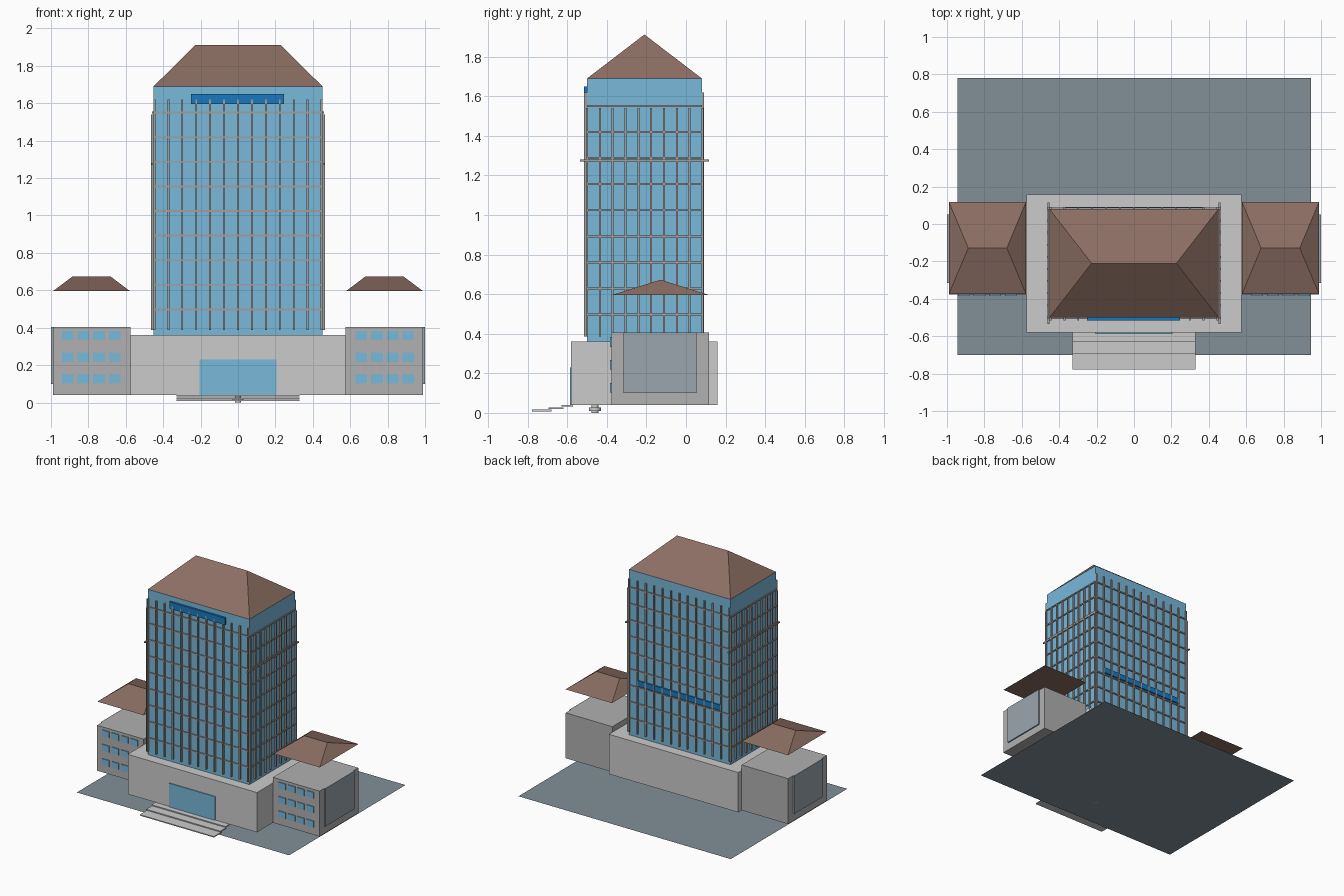
import bpy, bmesh

if "Cube" in bpy.data.objects:
    bpy.data.objects.remove(bpy.data.objects["Cube"])


def material(name, r, g, b):
    m = bpy.data.materials.new(name)
    m.diffuse_color = (r, g, b, 1)
    m.use_nodes = True
    m.node_tree.nodes["Principled BSDF"].inputs["Base Color"].default_value = m.diffuse_color
    return m


GLASS = material("glass_blue", 0.19, 0.48, 0.70)
DEEP = material("deep_blue", 0.01, 0.19, 0.52)
BROWN = material("roof_brown", 0.26, 0.155, 0.125)
STONE = material("wing_grey", 0.44, 0.44, 0.44)
PALE = material("podium_grey", 0.6, 0.62, 0.62)
FIN = material("fin_grey", 0.36, 0.35, 0.34)
PANEL = material("panel_grey_blue", 0.33, 0.38, 0.43)
PAVE = material("paving", 0.22, 0.28, 0.31)


def finish(name, bm, mat):
    bmesh.ops.recalc_face_normals(bm, faces=bm.faces)
    me = bpy.data.meshes.new(name)
    bm.to_mesh(me)
    bm.free()
    ob = bpy.data.objects.new(name, me)
    if mat:
        me.materials.append(mat)
    bpy.context.collection.objects.link(ob)
    return ob


def boxes(name, spans, mat=None):
    """One object from boxes given as (x0, x1, y0, y1, z0, z1)."""
    bm = bmesh.new()
    for x0, x1, y0, y1, z0, z1 in spans:
        for v in bmesh.ops.create_cube(bm, size=1)["verts"]:
            v.co.x = x0 + (v.co.x + 0.5) * (x1 - x0)
            v.co.y = y0 + (v.co.y + 0.5) * (y1 - y0)
            v.co.z = z0 + (v.co.z + 0.5) * (z1 - z0)
    return finish(name, bm, mat)


def hip_roof(name, x0, x1, y0, y1, z0, z1, rx0, rx1):
    bm = bmesh.new()
    ym = (y0 + y1) / 2
    a, b, c, d = [bm.verts.new(p) for p in
                  ((x0, y0, z0), (x1, y0, z0), (x1, y1, z0), (x0, y1, z0))]
    e, f = bm.verts.new((rx0, ym, z1)), bm.verts.new((rx1, ym, z1))
    for face in ((a, b, f, e), (b, c, f), (c, d, e, f), (d, a, e), (d, c, b, a)):
        bm.faces.new(face)
    return finish(name, bm, BROWN)


def mirror_span(s, x0, x1):
    return (x0, x1) if s > 0 else (-x1, -x0)


# Ground sheet
bm = bmesh.new()
bm.faces.new([bm.verts.new(p) for p in
              ((-0.945, -0.7, 0), (0.945, -0.7, 0), (0.945, 0.78, 0), (-0.945, 0.78, 0))])
finish("ground", bm, PAVE)

# Podium with entrance and steps
boxes("podium", [(-0.575, 0.575, -0.58, 0.158, 0.04, 0.36)], PALE)
boxes("entrance_glass", [(-0.205, 0.205, -0.587, -0.58, 0.04, 0.23)], GLASS)
boxes("entrance_steps", [(-0.33, 0.33, y0, y1, z, z + 0.008) for y0, y1, z in
                         ((-0.777, -0.68, 0.008), (-0.695, -0.62, 0.02), (-0.63, -0.57, 0.032))], PALE)

# Small drum under the podium
for name, r, z0, z1 in (("drum_rim", 0.03, 0.01, 0.028), ("drum_core", 0.017, 0.0, 0.04)):
    bpy.ops.mesh.primitive_cylinder_add(vertices=16, radius=r, depth=z1 - z0,
                                        location=(0, -0.46, (z0 + z1) / 2))
    bpy.context.object.name = name

# Tower body and roof
TX, Y0, Y1 = 0.452, -0.5, 0.08
boxes("tower", [(-TX, TX, Y0, Y1, 0.36, 1.69)], GLASS)
hip_roof("tower_roof", -TX, TX, Y0, Y1, 1.69, 1.912, -0.227, 0.227)

# Vertical fins: front and back are taller than the sides
w = 0.005
fins, bars = [], []
for i in range(-6, 7):
    x = i * 0.0745
    fins += [(x - w, x + w, Y0 - 0.016, Y0, 0.387, 1.62),
             (x - w, x + w, Y1, Y1 + 0.012, 0.387, 1.62)]
for i in range(10):
    y = Y0 + i * 0.0648
    for s in (-1, 1):
        fins.append((*mirror_span(s, TX, TX + 0.013), y - w, y + w, 0.387, 1.54))
boxes("vertical_fins", fins, FIN)

# Horizontal floor bands
for i in range(9):
    z = 0.498 + i * 0.1315
    bars += [(-TX, TX, Y0 - 0.008, Y0, z - w, z + w), (-TX, TX, Y1, Y1 + 0.008, z - w, z + w)]
    for s in (-1, 1):
        bars.append((*mirror_span(s, TX, TX + 0.008), Y0, Y1, z - w, z + w))
boxes("floor_bands", bars, FIN)
boxes("long_side_bands", [(*mirror_span(s, TX, TX + 0.01), -0.535, 0.115, 1.27, 1.28)
                          for s in (-1, 1)], FIN)

# Dark blue fascias
boxes("front_fascia", [(-0.25, 0.245, -0.516, -0.5, 1.595, 1.65)], DEEP)
boxes("back_fascia", [(-0.37, 0.37, 0.08, 0.09, 0.775, 0.82)], DEEP)

# Side wings with windows, end panels and floating roofs
for s, side in ((-1, "left"), (1, "right")):
    boxes(side + "_wing", [(*mirror_span(s, 0.575, 0.99), -0.377, 0.115, 0.04, 0.405)], STONE)
    boxes(side + "_wing_panel", [(*mirror_span(s, 0.99, 1.0), -0.316, 0.052, 0.1, 0.405)], PANEL)
    boxes(side + "_wing_windows",
          [(*mirror_span(s, x, x + 0.063), -0.384, -0.377, z, z + 0.05)
           for x in (0.627, 0.711, 0.794, 0.879) for z in (0.102, 0.218, 0.333)], GLASS)
    hip_roof(side + "_wing_roof", *mirror_span(s, 0.577, 0.99), -0.375, 0.118,
             0.595, 0.673, *mirror_span(s, 0.68, 0.886))
